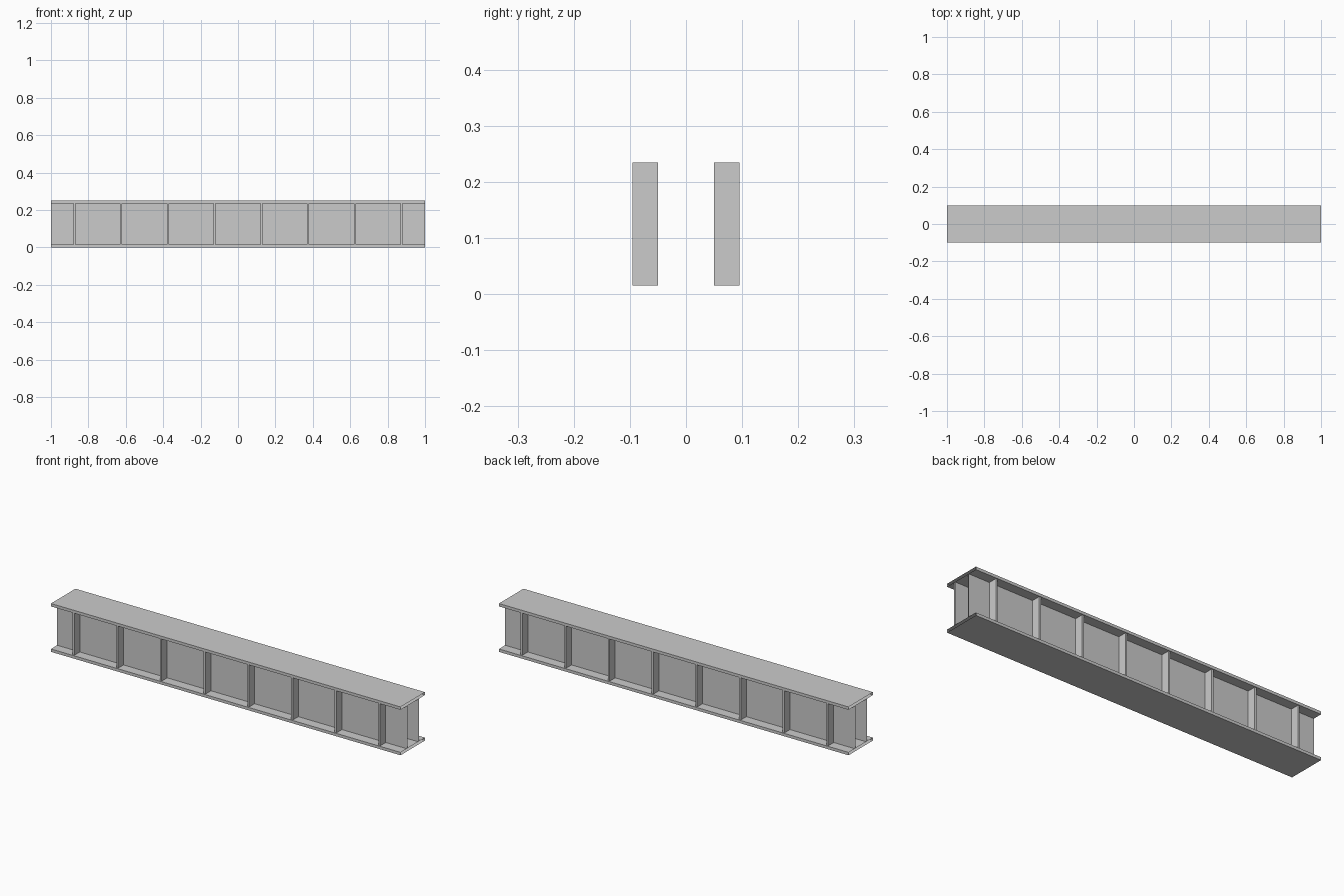
import bpy, bmesh

if "Cube" in bpy.data.objects:
    bpy.data.objects.remove(bpy.data.objects["Cube"])

HALF_LEN = 1.0
HEIGHT = 0.25
FLANGE = 0.015      # flange thickness
WEB_Y = 0.05        # outer face of each web


def slab(name, x0, x1, y0, y1, z0, z1, open_ends=False):
    """Box between the given limits, optionally left open at both x ends."""
    bm = bmesh.new()
    bmesh.ops.create_cube(bm, size=1)
    for v in bm.verts:
        v.co.x = x1 if v.co.x > 0 else x0
        v.co.y = y1 if v.co.y > 0 else y0
        v.co.z = z1 if v.co.z > 0 else z0
    bmesh.ops.recalc_face_normals(bm, faces=bm.faces)
    if open_ends:
        ends = [f for f in bm.faces if abs(f.normal.x) > 0.9]
        bmesh.ops.delete(bm, geom=ends, context='FACES_ONLY')
    mesh = bpy.data.meshes.new(name)
    bm.to_mesh(mesh)
    bm.free()
    obj = bpy.data.objects.new(name, mesh)
    bpy.context.collection.objects.link(obj)
    return obj


# Top and bottom flanges
slab("bottom_flange", -HALF_LEN, HALF_LEN, -0.1, 0.1, 0, FLANGE, True)
slab("top_flange", -HALF_LEN, HALF_LEN, -0.1, 0.1, HEIGHT - FLANGE, HEIGHT, True)

for side, label in ((-1, "front"), (1, "back")):
    # Web plate
    ys = sorted((side * (WEB_Y - 0.006), side * WEB_Y))
    slab(f"{label}_web", -HALF_LEN, HALF_LEN, *ys, FLANGE, HEIGHT - FLANGE, True)
    # Evenly spaced vertical stiffeners
    ys = sorted((side * WEB_Y, side * 0.095))
    for i in range(8):
        x = -0.875 + 0.25 * i
        slab(f"{label}_stiffener_{i + 1}", x - 0.005, x + 0.005, *ys,
             FLANGE, HEIGHT - FLANGE)
